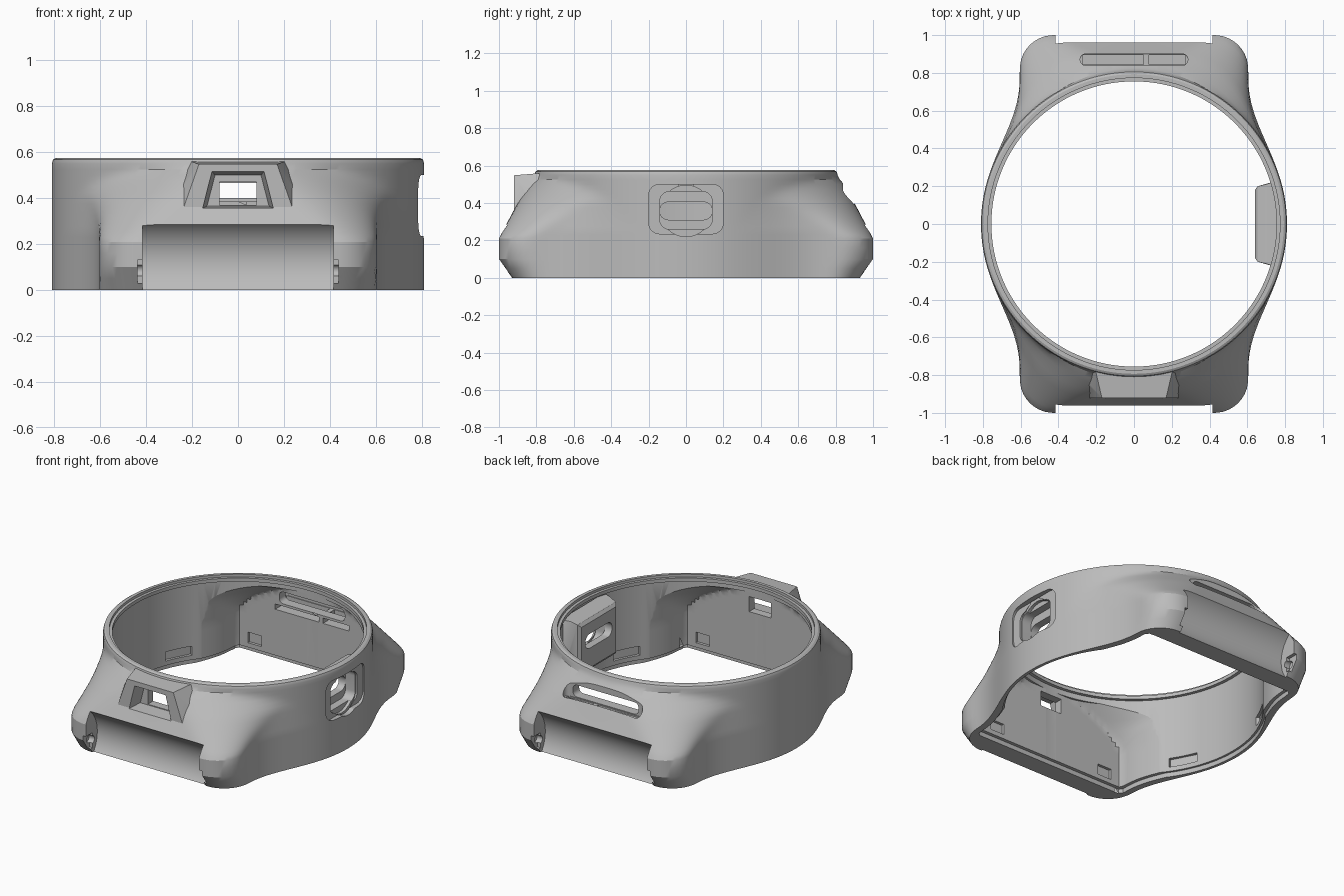
import bpy, bmesh, math

if "Cube" in bpy.data.objects:
    bpy.data.objects.remove(bpy.data.objects["Cube"], do_unlink=True)

grey = bpy.data.materials.new("plain grey")
grey.use_nodes = True
grey.diffuse_color = (0.5, 0.5, 0.5, 1)
grey.node_tree.nodes["Principled BSDF"].inputs["Base Color"].default_value = (0.5, 0.5, 0.5, 1)


def finish(bm, name):
    bmesh.ops.recalc_face_normals(bm, faces=bm.faces[:])
    mesh = bpy.data.meshes.new(name)
    bm.to_mesh(mesh)
    bm.free()
    mesh.materials.append(grey)
    obj = bpy.data.objects.new(name, mesh)
    bpy.context.scene.collection.objects.link(obj)
    return obj


def circle(r, cx=0, cy=0, n=128):
    return [(cx + r * math.cos(2 * math.pi * i / n), cy + r * math.sin(2 * math.pi * i / n))
            for i in range(n)]


def rounded(x0, x1, y0, y1, r=0.0, n=8):
    """Rectangle outline with rounded corners."""
    if r == 0:
        return [(x0, y0), (x1, y0), (x1, y1), (x0, y1)]
    pts = []
    corners = [(x1 - r, y1 - r), (x0 + r, y1 - r), (x0 + r, y0 + r), (x1 - r, y0 + r)]
    for q, (cx, cy) in enumerate(corners):
        for i in range(n + 1):
            a = (q + i / n) * math.pi / 2
            pts.append((cx + r * math.cos(a), cy + r * math.sin(a)))
    return pts


def skin(name, rings):
    """Closed solid through a stack of equal rings of points."""
    bm = bmesh.new()
    rings = [[bm.verts.new(p) for p in ring] for ring in rings]
    for low, high in zip(rings, rings[1:]):
        for i in range(len(low)):
            j = (i + 1) % len(low)
            bm.faces.new((low[i], low[j], high[j], high[i]))
    bm.faces.new(rings[0])
    bm.faces.new(rings[-1])
    return finish(bm, name)


def prism(name, pts, axis, lo, hi):
    """Extrude an outline along an axis from lo to hi."""
    place = {"x": lambda a, b, t: (t, a, b),
             "y": lambda a, b, t: (a, t, b),
             "z": lambda a, b, t: (a, b, t)}[axis]
    return skin(name, [[place(a, b, t) for a, b in pts] for t in (lo, hi)])


def hull(name, pts):
    bm = bmesh.new()
    for p in pts:
        bm.verts.new(p)
    bmesh.ops.convex_hull(bm, input=bm.verts[:])
    return finish(bm, name)


def combine(tool, operation="DIFFERENCE"):
    """Apply one boolean to the case, then discard the tool."""
    mod = case.modifiers.new("cut", "BOOLEAN")
    mod.operation, mod.solver, mod.object = operation, "EXACT", tool
    bpy.context.view_layer.objects.active = case
    bpy.ops.object.modifier_apply(modifier=mod.name)
    bpy.data.objects.remove(tool, do_unlink=True)


def cut(pts, axis, lo, hi):
    combine(prism("cutter", pts, axis, lo, hi))


def lerp(table, z):
    for (z0, v0), (z1, v1) in zip(table, table[1:]):
        if z <= z1:
            return v0 + (v1 - v0) * (z - z0) / (z1 - z0)
    return table[-1][1]


# Outline rules by height: lug reach, lug corner radius, blend, ring radius
REACH = [(0, 0.93), (0.1, 1.0), (0.21, 1.0), (0.25, 0.98), (0.5, 0.845), (0.575, 0.77)]
CORNER = [(0, 0.18), (0.22, 0.18), (0.4, 0.4), (0.52, 0.58), (0.575, 0.59)]
BLEND = [(0, 0.17), (0.25, 0.17), (0.4, 0.12), (0.51, 0.03), (0.575, 0.01)]
RING = [(0, 0.81), (0.555, 0.81), (0.568, 0.805), (0.575, 0.793)]


def outline_distance(x, y, z):
    r, k = lerp(CORNER, z), lerp(BLEND, z)
    qx, qy = abs(x) - 0.605 + r, abs(y) - lerp(REACH, z) + r
    lug = math.hypot(max(qx, 0), max(qy, 0)) + min(max(qx, qy), 0) - r
    ring = math.hypot(x, y) - lerp(RING, z)
    h = max(k - abs(lug - ring), 0) / k
    return min(lug, ring) - h * h * k / 4


def outline_radius(a, z, inset, y_limit):
    lo, hi = 0.5, 1.4
    for _ in range(22):
        mid = (lo + hi) / 2
        x, y = mid * math.cos(a), mid * math.sin(a)
        if outline_distance(x, y, z) < -inset and abs(y) < y_limit:
            lo = mid
        else:
            hi = mid
    return lo


def loft(name, heights, inset=0.0, y_limit=2.0, sides=240):
    """Solid following the case outline, optionally inset and cut flat at both ends."""
    rings = []
    for z in heights:
        ring = []
        for i in range(sides):
            a = 2 * math.pi * i / sides
            r = outline_radius(a, z, inset, y_limit)
            ring.append((r * math.cos(a), r * math.sin(a), z))
        rings.append(ring)
    return skin(name, rings)


# Case body: ring blended into four lugs
steps = [0.25 + 0.025 * i for i in range(1, 11)]
case = loft("watch_case", [0, 0.05, 0.1, 0.16, 0.21, 0.23, 0.25] + steps
            + [0.525, 0.55, 0.56, 0.568, 0.575])

# Front hood
combine(hull("front_hood", [(s * x, y, z) for s in (-1, 1) for x, y, z in
                            ((0.17, -0.92, 0.548), (0.24, -0.92, 0.35),
                             (0.205, -0.77, 0.56), (0.32, -0.77, 0.35))]), "UNION")

# Inner bore with lip, and the pocket that follows the lugs to flat end walls
cut(circle(0.755), "z", -0.1, 0.7)
cut(circle(0.776), "z", -0.1, 0.535)
cut(circle(0.773), "z", 0.558, 0.7)
combine(loft("pocket", [-0.05, 0.1, 0.21, 0.25] + steps, 0.06, 0.775))

# Bottom ledge
cut(circle(0.79), "z", -0.1, 0.03)
combine(loft("ledge", [-0.05, 0.03], 0.04, 0.797))

# Strap grooves, pin slots and pin holes between the lugs
for s in (-1, 1):
    cut(circle(0.208, s * 1.088, 0.12, 96), "x", -0.415, 0.415)
    ys = sorted((s * 0.93, s * 1.1))
    cut(rounded(*ys, 0.03, 0.13), "x", -0.437, 0.437)
    cut(circle(0.025, s * 0.935, 0.085, 24), "x", -0.455, 0.455)

# Crown boss inside the +x wall, then its stepped opening
combine(hull("crown_boss", [(x, s * y, z) for s in (-1, 1) for x, y, z in
                            ((0.64, 0.18, 0.18), (0.64, 0.18, 0.48), (0.655, 0.2, 0.16),
                             (0.655, 0.2, 0.5), (0.7, 0.21, 0.15), (0.7, 0.21, 0.515),
                             (0.76, 0.23, 0.15), (0.76, 0.23, 0.52))]), "UNION")
cut(rounded(-0.2, 0.2, 0.235, 0.5, 0.06), "x", 0.775, 0.9)
cut(circle(0.137, 0, 0.357, 32), "x", 0.74, 0.9)
cut(rounded(-0.14, 0.14, 0.26, 0.46, 0.05), "x", 0.69, 0.9)
cut(rounded(-0.14, 0.14, 0.31, 0.405, 0.045), "x", 0.6, 0.9)

# Front window: trapezoid recess and through hole
combine(hull("recess", [(s * x, y, z) for s in (-1, 1) for x, y, z in
                        ((0.125, -1.0, 0.53), (0.17, -1.0, 0.35),
                         (0.1, -0.83, 0.5), (0.135, -0.83, 0.365))]))
cut(rounded(-0.08, 0.08, 0.37, 0.47), "y", -0.9, -0.7)

# Back vent: slot from above, opening inward, with one low rib
cut(rounded(-0.285, 0.285, 0.84, 0.9, 0.029), "z", 0.38, 0.7)
cut(rounded(-0.24, 0.24, 0.386, 0.465, 0.03), "y", 0.7, 0.88)
for x0, x1 in ((-0.27, 0.05), (0.08, 0.27)):
    cut(rounded(x0, x1, 0.845, 0.895), "z", 0.33, 0.39)
    cut(rounded(x0, x1, 0.335, 0.37), "y", 0.7, 0.87)

# Snap recesses low on the inner walls
for sx in (-1, 1):
    for sy in (-1, 1):
        ys = sorted((sy * 0.7, sy * 0.793))
        cut(rounded(sx * 0.42 - 0.05, sx * 0.42 + 0.05, 0.06, 0.13), "y", *ys)
        tool = prism("snap_cutter", rounded(-0.09, 0.09, 0.06, 0.12), "x", 0.7, 0.792)
        tool.rotation_euler.z = math.atan2(sy * 0.36, sx * 0.69)
        bpy.context.view_layer.update()
        combine(tool)

# Smooth shading with crisp edges
bpy.ops.object.select_all(action="DESELECT")
case.select_set(True)
bpy.context.view_layer.objects.active = case
bpy.ops.object.shade_smooth_by_angle(angle=math.radians(28))
